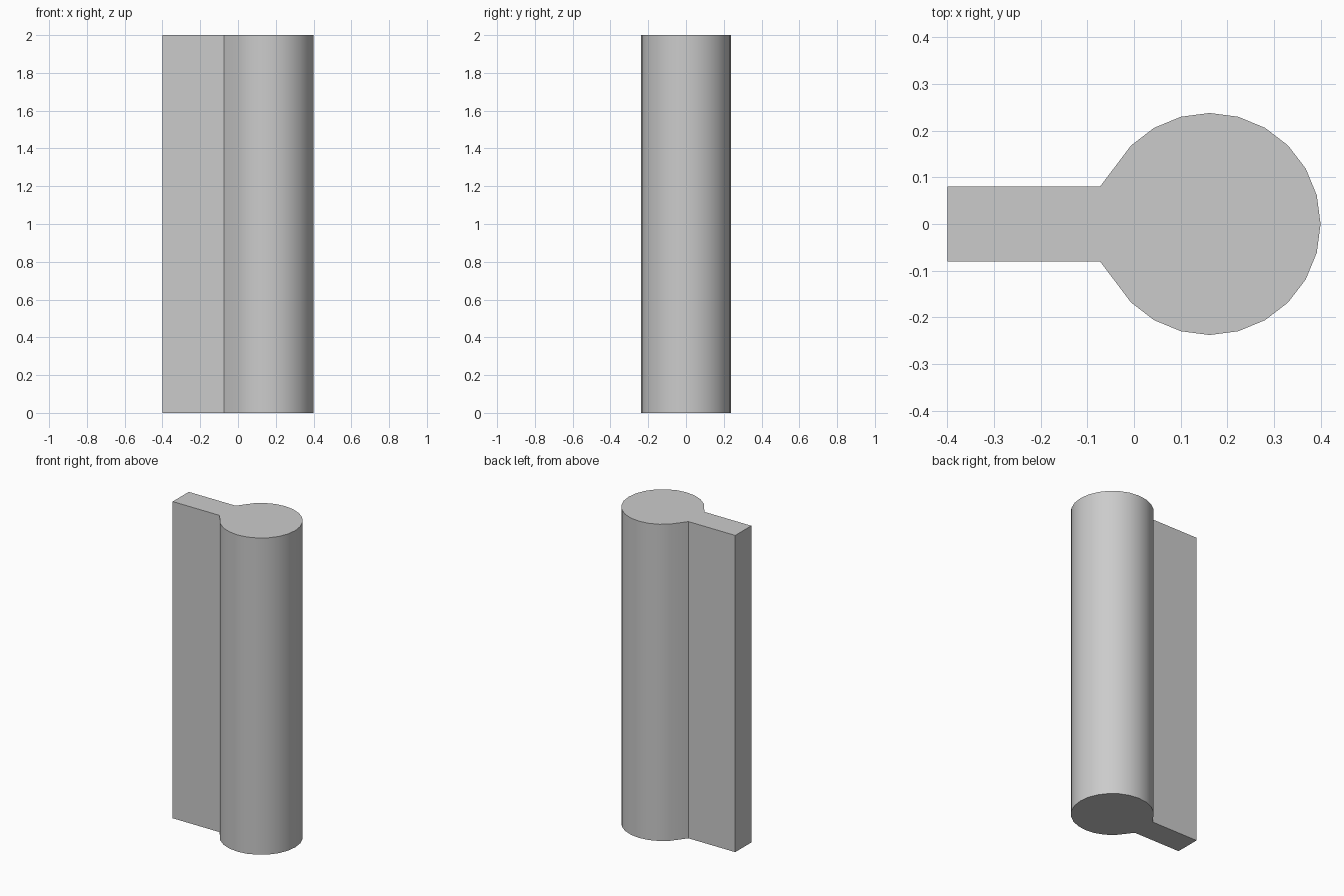
import bpy, bmesh, math

cube = bpy.data.objects.get("Cube")
if cube:
    bpy.data.objects.remove(cube, do_unlink=True)

HEIGHT = 2.0
RADIUS = 0.238
CENTRE = 0.162
HALF_THICK = 0.08

# Grey material
grey = bpy.data.materials.new("plain grey")
grey.use_nodes = True
colour = (0.6, 0.6, 0.6, 1)
grey.diffuse_color = colour
grey.node_tree.nodes["Principled BSDF"].inputs["Base Color"].default_value = colour

# Keyhole profile: round bead whose sides run into a flat fin
profile = [(-0.4, -HALF_THICK), (-0.073, -HALF_THICK)]
for step in range(-9, 10):
    angle = math.radians(15 * step)
    profile.append((CENTRE + RADIUS * math.cos(angle), RADIUS * math.sin(angle)))
profile += [(-0.073, HALF_THICK), (-0.4, HALF_THICK)]

# Extrude the profile upward
bm = bmesh.new()
base = bm.faces.new([bm.verts.new((x, y, 0)) for x, y in profile])
top = bmesh.ops.extrude_face_region(bm, geom=[base], use_keep_orig=True)
bmesh.ops.translate(bm, vec=(0, 0, HEIGHT),
                    verts=[v for v in top["geom"] if isinstance(v, bmesh.types.BMVert)])
bmesh.ops.recalc_face_normals(bm, faces=bm.faces)

mesh = bpy.data.meshes.new("beaded_edge_strip")
bm.to_mesh(mesh)
bm.free()
mesh.materials.append(grey)
strip = bpy.data.objects.new("beaded_edge_strip", mesh)
bpy.context.collection.objects.link(strip)

# Smooth bead, crisp fin and ends
bpy.ops.object.select_all(action="DESELECT")
strip.select_set(True)
bpy.context.view_layer.objects.active = strip
bpy.ops.object.shade_smooth_by_angle(angle=math.radians(30))
